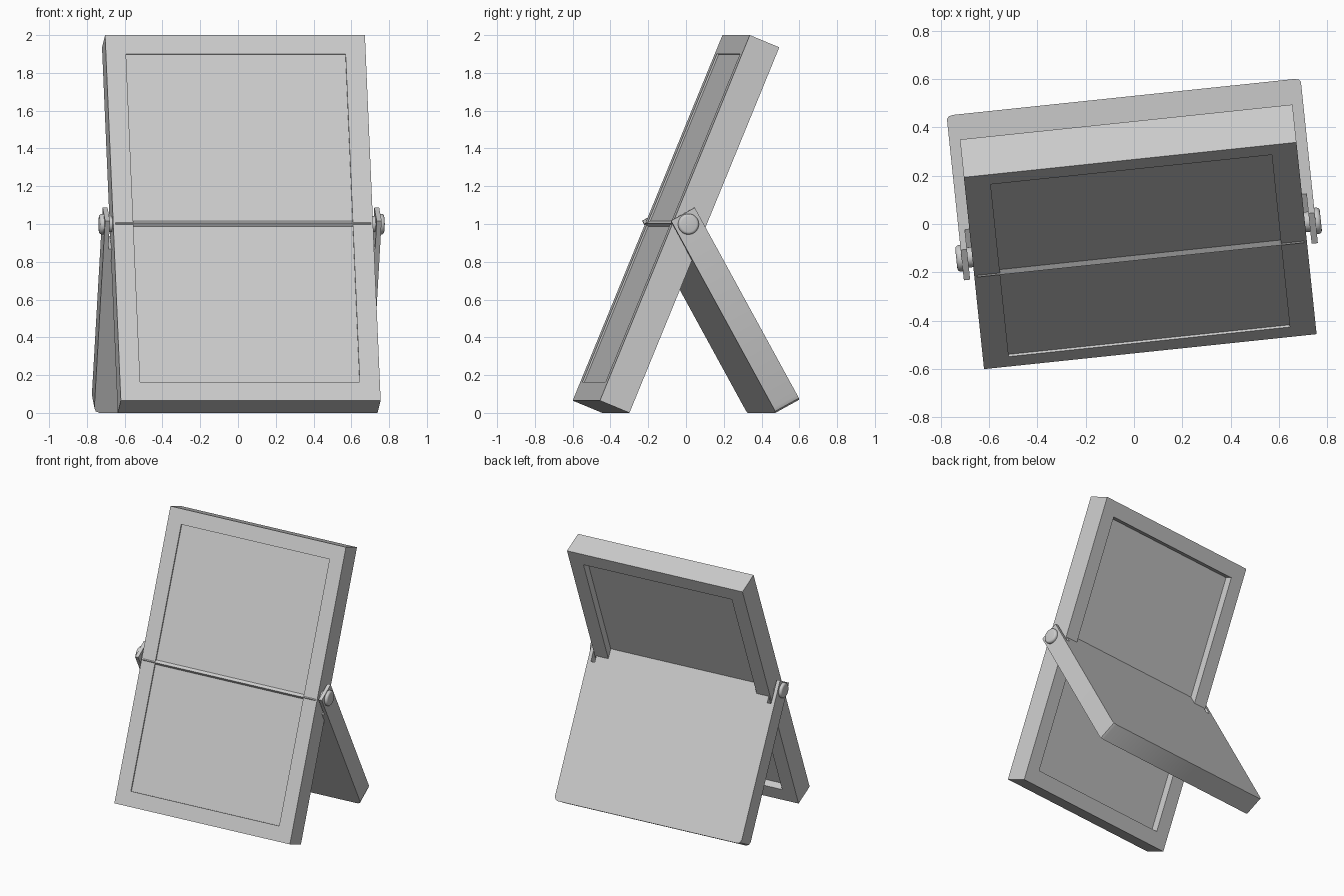
import bpy, bmesh
from math import radians
from mathutils import Matrix, Vector

cube = bpy.data.objects.get("Cube")
if cube:
    bpy.data.objects.remove(cube, do_unlink=True)

grey = bpy.data.materials.new("light grey")
grey.use_nodes = True
grey.diffuse_color = (0.6, 0.6, 0.6, 1)
grey.node_tree.nodes["Principled BSDF"].inputs["Base Color"].default_value = (0.6, 0.6, 0.6, 1)

TURN = Matrix.Rotation(radians(6), 4, "Z")


def place(y, z, tilt):
    """Frame at a bottom edge, tilted about that edge."""
    return TURN @ Matrix.Translation((0.012, y, z)) @ Matrix.Rotation(radians(tilt), 4, "X")


def finish(bm, name, matrix, smooth=False):
    bmesh.ops.recalc_face_normals(bm, faces=bm.faces)
    mesh = bpy.data.meshes.new(name)
    bm.to_mesh(mesh)
    bm.free()
    mesh.materials.append(grey)
    obj = bpy.data.objects.new(name, mesh)
    bpy.context.collection.objects.link(obj)
    obj.matrix_world = matrix
    if smooth:
        bpy.ops.object.select_all(action="DESELECT")
        obj.select_set(True)
        bpy.context.view_layer.objects.active = obj
        bpy.ops.object.shade_smooth_by_angle(angle=radians(35))
    return obj


# Leaning panel: a slab with a framed recess on both faces
WIDTH, DEPTH, HEIGHT, RIM = 1.383, 0.17, 2.093, 0.107
bm = bmesh.new()
bmesh.ops.create_cube(bm, size=1, matrix=Matrix.Translation((0, DEPTH / 2, HEIGHT / 2))
                      @ Matrix.Diagonal((WIDTH, DEPTH, HEIGHT, 1)))
bm.normal_update()
for side, recess in ((-1, 0.01), (1, 0.055)):
    face = next(f for f in bm.faces if f.normal.y * side > 0.9)
    bmesh.ops.inset_individual(bm, faces=[face], thickness=RIM, use_even_offset=True)
    extruded = bmesh.ops.extrude_face_region(bm, geom=[face])["geom"]
    bmesh.ops.translate(bm, vec=(0, -side * recess, 0),
                        verts=[v for v in extruded if isinstance(v, bmesh.types.BMVert)])
    if face.is_valid:
        bmesh.ops.delete(bm, geom=[face], context="FACES_ONLY")
    bm.normal_update()
finish(bm, "leaning_panel", place(-0.532, 0.065, -22.4))

# Rear leg: a slab with two ears that straddle the panel
leg_frame = place(0.527, 0.07, 28.8)
THICK, TOP, EAR_TOP, HALF, EAR = 0.144, 1.145, 1.16, 0.736, 0.71
half = [(EAR, 0), (0.728, 0.009), (HALF, 0.03), (HALF, EAR_TOP), (EAR, EAR_TOP),
        (EAR, 0.99), (0.68, 0.99), (0.68, TOP)]
outline = half + [(-x, z) for x, z in reversed(half)]
bm = bmesh.new()
front = bm.faces.new([bm.verts.new((x, -THICK, z)) for x, z in outline])
back = bmesh.ops.extrude_face_region(bm, geom=[front])["geom"]
bmesh.ops.translate(bm, vec=(0, THICK, 0),
                    verts=[v for v in back if isinstance(v, bmesh.types.BMVert)])
if not any(f.calc_center_median().y < -THICK * 0.99 for f in bm.faces):
    bm.faces.new([v for v in front.verts])
finish(bm, "rear_leg", leg_frame, smooth=True)

# Pivot pins: a thin shaft and a rounded head on each side
for name, side in (("left", 1), ("right", -1)):
    for part, radius, inner, outer in (("shaft", 0.042, 0.65, 0.74), ("head", 0.055, 0.734, 0.758)):
        bm = bmesh.new()
        matrix = (Matrix.Translation((side * (inner + outer) / 2, -THICK / 2, 1.1))
                  @ Matrix.Rotation(radians(90), 4, "Y"))
        bmesh.ops.create_cone(bm, cap_ends=True, segments=32, radius1=radius, radius2=radius,
                              depth=outer - inner, matrix=matrix)
        if part == "head":
            rim = [e for e in bm.edges if all(v.co.x * side > outer - 0.001 for v in e.verts)]
            bmesh.ops.bevel(bm, geom=rim, offset=0.014, segments=3, profile=0.5, affect="EDGES")
        finish(bm, f"{name}_pin_{part}", leg_frame, smooth=True)
